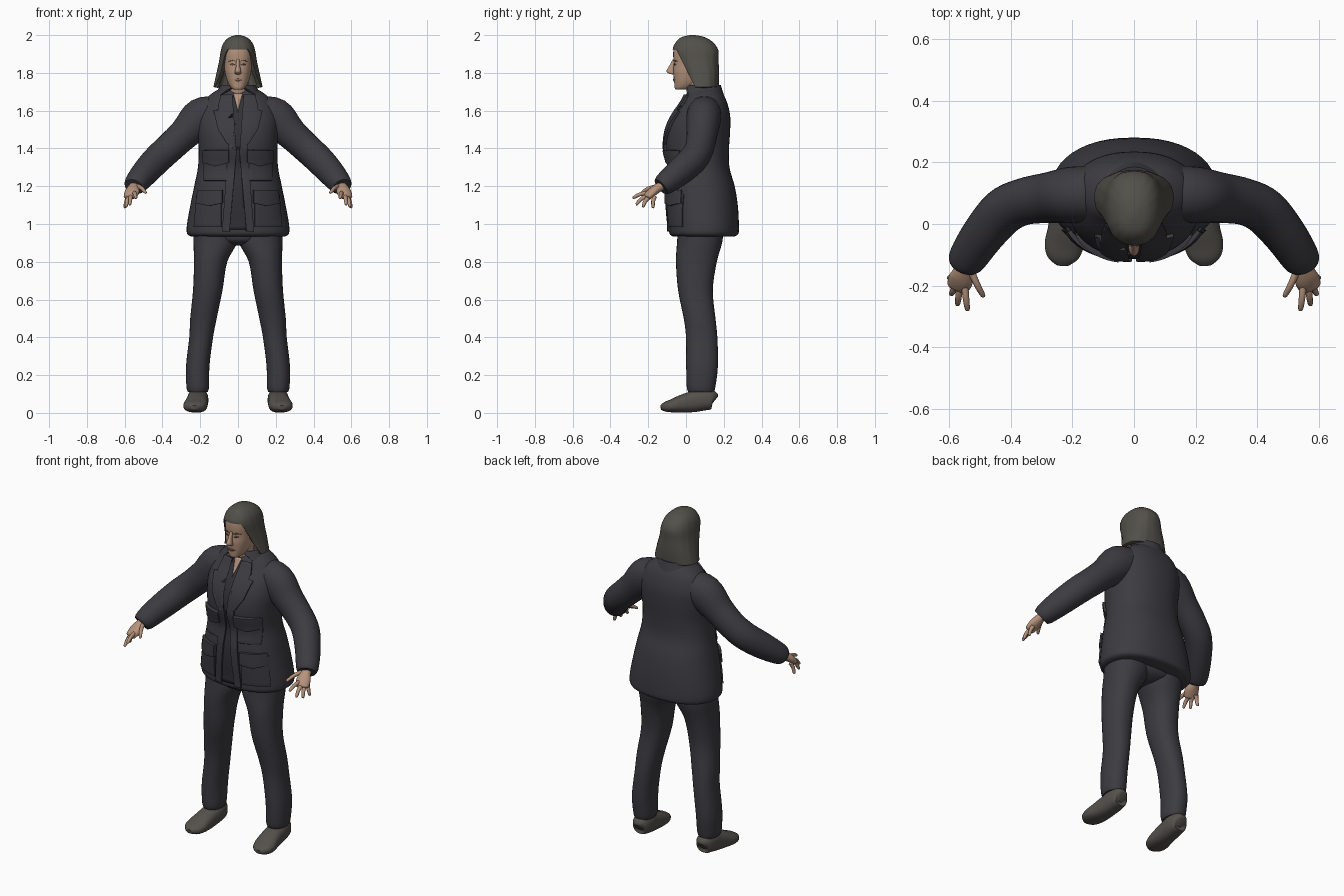
import bpy, bmesh, math
from mathutils import Vector
from mathutils.bvhtree import BVHTree

if "Cube" in bpy.data.objects:
    bpy.data.objects.remove(bpy.data.objects["Cube"])


def material(name, *rgb):
    m = bpy.data.materials.new(name)
    m.use_nodes = True
    m.diffuse_color = (*rgb, 1)
    m.node_tree.nodes["Principled BSDF"].inputs["Base Color"].default_value = (*rgb, 1)
    return m


CLOTH = material("charcoal cloth", .045, .044, .053)
SHADE = material("dark lining", .032, .031, .038)
SKIN = material("skin", .46, .29, .2)
LIP = material("lip", .3, .17, .125)
BROW = material("brow", .13, .09, .065)
HAIR = material("grey brown hair", .085, .08, .067)
SHOE = material("shoe leather", .09, .083, .073)
SIDES = ((1, "left"), (-1, "right"))


def finish(name, bm, mat):
    me = bpy.data.meshes.new(name)
    bm.to_mesh(me)
    bm.free()
    ob = bpy.data.objects.new(name, me)
    bpy.context.collection.objects.link(ob)
    me.materials.append(mat)
    bpy.ops.object.select_all(action='DESELECT')
    ob.select_set(True)
    bpy.context.view_layer.objects.active = ob
    bpy.ops.object.shade_smooth_by_angle(angle=math.radians(50))
    return ob


def spline(rows, steps):
    """Smooth curve through rows of (x, y, z, rx, ry)."""
    out = []
    for i in range(len(rows) - 1):
        a, b, c, d = (rows[max(0, min(len(rows) - 1, i + k))] for k in (-1, 0, 1, 2))
        for s in range(steps):
            t = s / steps
            out.append([q + .5 * t * (r - p + t * (2 * p - 5 * q + 4 * r - w + t * (3 * (q - r) + w - p)))
                        for p, q, r, w in zip(a, b, c, d)])
    return out + [list(rows[-1])]


def loft_mesh(rows, along=False, n=32, power=2.0, steps=4, ripple=0):
    """Skin superellipse rings, level or square to their path."""
    rows = spline(rows, steps)
    bm = bmesh.new()
    rings = []
    for i, (x, y, z, rx, ry) in enumerate(rows):
        u, v = Vector((1, 0, 0)), Vector((0, 1, 0))
        if along:
            t = Vector(rows[min(i + 1, len(rows) - 1)][:3]) - Vector(rows[max(i - 1, 0)][:3])
            u = t.cross(Vector((0, 0, 1))).normalized()
            v = u.cross(t).normalized()
        ring = []
        for k in range(n):
            a = math.tau * k / n
            c, s = math.cos(a), math.sin(a)
            g = 1 + ripple * math.cos(16 * a)
            c = math.copysign(abs(c) ** (2 / power), c) * max(rx, .001) * g
            s = math.copysign(abs(s) ** (2 / power), s) * max(ry, .001) * g
            ring.append(bm.verts.new(Vector((x, y, z)) + u * c + v * s))
        rings.append(ring)
    for a, b in zip(rings, rings[1:]):
        for k in range(n):
            bm.faces.new((a[k], a[(k + 1) % n], b[(k + 1) % n], b[k]))
    bm.faces.new(rings[0])
    bm.faces.new(rings[-1])
    bmesh.ops.recalc_face_normals(bm, faces=bm.faces)
    return bm


def loft(name, mat, rows, **kw):
    return finish(name, loft_mesh(rows, **kw), mat)


def flip(rows, s):
    return [(s * r[0], *r[1:]) for r in rows]


def cut(bm, co, no):
    bmesh.ops.bisect_plane(bm, geom=bm.verts[:] + bm.edges[:] + bm.faces[:],
                           plane_co=co, plane_no=no)


def drop(bm, test):
    bm.normal_update()
    bmesh.ops.delete(bm, geom=[f for f in bm.faces if test(f)], context='FACES')


def thicken(ob, depth, bevel=0):
    m = ob.modifiers.new("Thickness", 'SOLIDIFY')
    m.thickness, m.offset = depth, -1
    if bevel:
        b = ob.modifiers.new("Soft edge", 'BEVEL')
        b.width, b.segments, b.limit_method = bevel, 2, 'ANGLE'


def tree(ob):
    return BVHTree.FromPolygons([v.co for v in ob.data.vertices],
                                [p.vertices[:] for p in ob.data.polygons])


def panel(name, mat, base, outline, lift, cell=.02, bevel=.005):
    """Plate that follows the front of a body; outline is in x, z."""
    bm = bmesh.new()
    bm.faces.new([bm.verts.new((x, 0, z)) for x, z in outline])
    bmesh.ops.triangulate(bm, faces=bm.faces[:])
    for axis in (0, 1):
        vals = [p[axis] for p in outline]
        no = (0, 0, 1) if axis else (1, 0, 0)
        for k in range(1, int((max(vals) - min(vals)) / cell) + 1):
            cut(bm, Vector(no) * (min(vals) + k * cell), no)
    for v in bm.verts:
        hit = base.ray_cast(Vector((v.co.x, -1, v.co.z)), Vector((0, 1, 0)))[0]
        v.co.y = (hit.y if hit else 0) - lift
    bm.normal_update()
    bmesh.ops.reverse_faces(bm, faces=[f for f in bm.faces if f.normal.y > 0])
    thicken(finish(name, bm, mat), lift + .004, bevel)


# Jacket body
jacket = loft("jacket_body", CLOTH, [
    (0, .095, .935, .25, .165), (0, .095, .95, .27, .183), (0, .095, 1, .27, .185),
    (0, .088, 1.1, .252, .186), (0, .08, 1.2, .232, .178), (0, .072, 1.3, .212, .158),
    (0, .06, 1.4, .208, .168), (0, .068, 1.5, .215, .166), (0, .085, 1.58, .21, .148),
    (0, .1, 1.65, .18, .115), (0, .1, 1.69, .14, .095), (0, .1, 1.72, .09, .07)],
    n=48, power=2.25)
chest = tree(jacket)

# Collar standing round the neck, open at the front
bm = loft_mesh([(0, .09, 1.64, .15, .125), (0, .09, 1.69, .12, .108), (0, .095, 1.735, .092, .09)])
cut(bm, (0, .01, 1.7), (0, 1, .3))
drop(bm, lambda f: abs(f.normal.z) > .95
     or f.calc_center_median().y + .3 * f.calc_center_median().z < .52)
thicken(finish("collar", bm, CLOTH), .015, .004)

# Shirt opening and lining
panel("throat_skin", SKIN, chest, [(-.024, 1.69), (.024, 1.69), (0, 1.6)], .004, bevel=0)
panel("shirt_front", SHADE, chest, [(-.05, 1.66), (-.022, 1.68), (0, 1.595), (.022, 1.68),
                                    (.05, 1.66), (.012, 1.4), (-.012, 1.4)], .005, bevel=0)
panel("front_opening", SHADE, chest, [(-.008, 1.4), (.008, 1.4), (.045, .97), (-.045, .97)],
      .002, bevel=0)

for s, side in SIDES:
    def plate(part, outline, lift):
        panel(f"{side}_{part}", CLOTH, chest, [(s * x, z) for x, z in outline], lift)

    # Lapels, front edges and patch pockets
    plate("lapel", [(.03, 1.685), (.09, 1.685), (.105, 1.63), (.09, 1.61), (.13, 1.6),
                    (.105, 1.5), (.06, 1.43), (.008, 1.385), (.03, 1.53)], .016)
    plate("front_edge", [(.006, 1.4), (.05, 1.42), (.085, .96), (.045, .96)], .012)
    plate("chest_pocket", [(.055, 1.37), (.185, 1.37), (.185, 1.23), (.06, 1.23)], .01)
    plate("chest_flap", [(.05, 1.39), (.19, 1.39), (.19, 1.325), (.12, 1.305), (.05, 1.325)], .022)
    plate("hip_pocket", [(.09, 1.16), (.22, 1.16), (.235, .985), (.09, .985)], .012)
    plate("hip_flap", [(.085, 1.18), (.215, 1.18), (.225, 1.11), (.155, 1.095), (.085, 1.11)], .023)

    # Sleeve
    loft(f"{side}_sleeve", CLOTH, flip([
        (.08, .1, 1.61, .085, .07), (.19, .095, 1.565, .092, .105), (.28, .085, 1.48, .082, .085),
        (.36, .072, 1.405, .076, .079), (.425, .04, 1.345, .076, .078),
        (.49, -.035, 1.275, .07, .073), (.54, -.11, 1.215, .062, .06),
        (.552, -.132, 1.197, .05, .048)], s), along=True)

    # Hand
    loft(f"{side}_palm", SKIN, flip([
        (.54, -.1, 1.215, .026, .024), (.552, -.14, 1.196, .028, .024),
        (.56, -.175, 1.172, .04, .024), (.572, -.205, 1.145, .036, .018),
        (.574, -.21, 1.14, .02, .008)], s), along=True, n=16)
    fingers = {"thumb": ((.53, -.15, 1.2), (.487, -.238, 1.165)),
               "index": ((.55, -.195, 1.165), (.54, -.283, 1.138)),
               "middle": ((.566, -.2, 1.152), (.573, -.265, 1.102)),
               "ring": ((.578, -.19, 1.145), (.594, -.23, 1.09)),
               "little": ((.582, -.165, 1.145), (.601, -.175, 1.085))}
    for part, (a, b) in fingers.items():
        a, b = Vector(a), Vector(b)
        mid = a.lerp(b, .5) + Vector((0, -.004, .006))
        tip = a.lerp(b, .92)
        loft(f"{side}_{part}_finger", SKIN, flip([
            (*a, .012, .012), (*mid, .0105, .0105), (*tip, .008, .008), (*b, .002, .002)], s),
            along=True, n=10, steps=3)

    # Trouser leg
    loft(f"{side}_trouser_leg", CLOTH, flip([
        (.12, .08, 1.02, .115, .12), (.119, .073, .91, .117, .12), (.145, .055, .8, .088, .108),
        (.16, .05, .65, .078, .092), (.183, .072, .5, .07, .084), (.195, .083, .4, .063, .083),
        (.213, .085, .25, .062, .084), (.213, .08, .14, .06, .076),
        (.213, .08, .11, .052, .068)], s), power=2.2)

    # Shoe
    loft(f"{side}_shoe", SHOE, flip([
        (.212, .152, .065, .02, .025), (.212, .14, .07, .045, .05), (.212, .09, .07, .055, .058),
        (.215, .04, .06, .056, .056), (.22, -.02, .048, .06, .048), (.227, -.07, .038, .063, .036),
        (.23, -.11, .032, .05, .026), (.231, -.134, .028, .02, .012)], s), along=True, power=2.4)

# Trouser seat
loft("trouser_seat", CLOTH, [(0, .08, .885, .03, .06), (0, .075, .91, .13, .11),
                             (0, .08, .96, .23, .122), (0, .08, 1.02, .23, .13)], power=2.4)

# Head and neck
loft("neck", SKIN, [(0, .08, 1.62, .06, .06), (0, .06, 1.7, .056, .056), (0, .05, 1.8, .055, .06)])
head = loft("head", SKIN, [
    (0, -.025, 1.712, .025, .03), (0, -.01, 1.722, .038, .05), (0, .005, 1.745, .052, .067),
    (0, .018, 1.775, .063, .083), (0, .03, 1.81, .071, .098), (0, .035, 1.85, .075, .1),
    (0, .04, 1.9, .078, .108), (0, .04, 1.94, .072, .1), (0, .04, 1.97, .045, .06)], power=2.3)
loft("nose", SKIN, [(0, -.06, 1.872, .009, .01), (0, -.074, 1.835, .011, .016),
                    (0, -.082, 1.81, .016, .022), (0, -.074, 1.797, .017, .018),
                    (0, -.066, 1.792, .01, .008)], n=16)
face = tree(head)
for s, side in SIDES:
    panel(f"{side}_eyebrow", BROW, face, [(s * x, z) for x, z in (
        (.012, 1.862), (.035, 1.869), (.056, 1.86), (.035, 1.862))], .004, .01, 0)
    panel(f"{side}_eye", BROW, face, [(s * x, z) for x, z in (
        (.017, 1.843), (.03, 1.85), (.046, 1.845), (.031, 1.84))], .002, .01, 0)
panel("mouth", LIP, face, [(-.026, 1.763), (0, 1.77), (.026, 1.763), (0, 1.755)], .004, .01, 0)

# Hair: a shell with the face opening sliced out
bm = loft_mesh([
    (0, .085, 1.725, .129, .087), (0, .082, 1.75, .124, .092), (0, .075, 1.8, .113, .1),
    (0, .06, 1.86, .1, .112), (0, .05, 1.92, .09, .12), (0, .045, 1.96, .075, .1),
    (0, .038, 1.988, .047, .064), (0, .035, 2, .012, .015)],
    n=64, power=2.35, ripple=.006)
cut(bm, (0, -.05, 1.92), (0, 1, .5))
cut(bm, (0, 0, 1.925), (0, 0, 1))


def in_opening(f):
    c = f.calc_center_median()
    return c.z < 1.925 and c.y < -.05 + (1.92 - c.z) * .5


drop(bm, lambda f: f.normal.z < -.95 or in_opening(f))
thicken(finish("hair", bm, HAIR), .022, .003)
